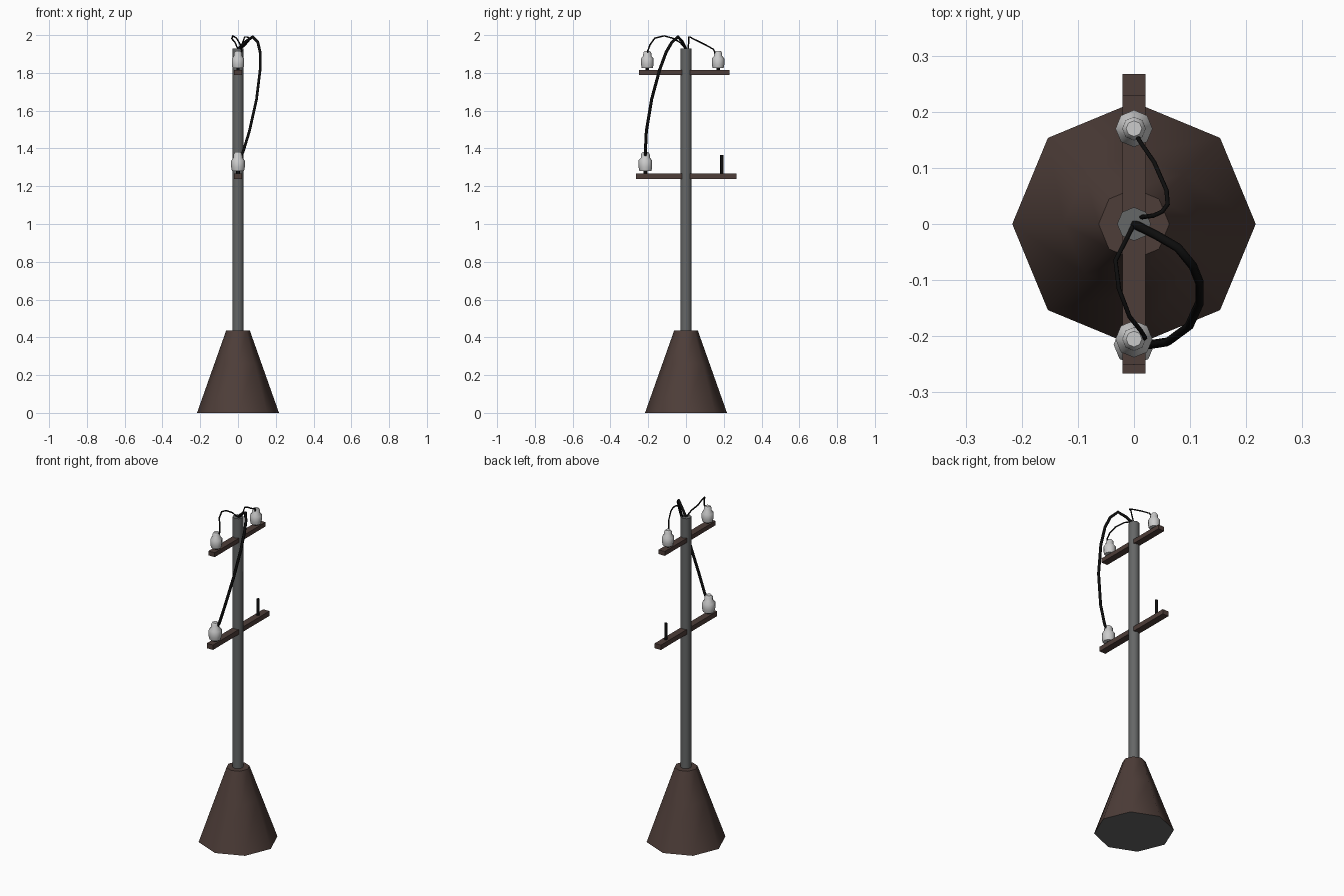
import bpy, bmesh, math

if "Cube" in bpy.data.objects:
    bpy.data.objects.remove(bpy.data.objects["Cube"])

def material(name, rgb):
    m = bpy.data.materials.new(name)
    m.diffuse_color = (*rgb, 1)
    m.use_nodes = True
    m.node_tree.nodes["Principled BSDF"].inputs["Base Color"].default_value = m.diffuse_color
    return m

BROWN = material("dark_wood", (0.075, 0.047, 0.040))
STEEL = material("steel", (0.13, 0.135, 0.135))
WHITE = material("ceramic", (0.62, 0.62, 0.62))
BLACK = material("cable_black", (0.004, 0.004, 0.004))

def finish(ob, smooth):
    if smooth:
        bpy.ops.object.select_all(action='DESELECT')
        ob.select_set(True)
        bpy.context.view_layer.objects.active = ob
        bpy.ops.object.shade_smooth_by_angle(angle=math.radians(50))

def lathe(name, profile, loc, mats, sides=8, smooth=True):
    """Stack rings of (radius, z), close both ends; second material goes on the bottom."""
    bm = bmesh.new()
    rings = [[bm.verts.new((r * math.cos(2 * math.pi * i / sides),
                            r * math.sin(2 * math.pi * i / sides), z))
              for i in range(sides)] for r, z in profile]
    for a, b in zip(rings, rings[1:]):
        for i in range(sides):
            j = (i + 1) % sides
            bm.faces.new((a[i], a[j], b[j], b[i]))
    bottom = bm.faces.new(rings[0][::-1])
    bottom.material_index = len(mats) - 1
    bm.faces.new(rings[-1])
    me = bpy.data.meshes.new(name)
    bm.to_mesh(me)
    bm.free()
    for m in mats:
        me.materials.append(m)
    ob = bpy.data.objects.new(name, me)
    ob.location = loc
    bpy.context.collection.objects.link(ob)
    finish(ob, smooth)

def crossarm(name, y0, y1, z0, z1):
    bpy.ops.mesh.primitive_cube_add(size=1, location=(0, (y0 + y1) / 2, (z0 + z1) / 2))
    ob = bpy.context.object
    ob.name = name
    ob.scale = (0.041, y1 - y0, z1 - z0)
    ob.data.materials.append(BROWN)

def cable(name, points, radius):
    cu = bpy.data.curves.new(name, 'CURVE')
    cu.dimensions = '3D'
    cu.bevel_depth = radius
    cu.bevel_resolution = 1
    cu.use_fill_caps = True
    sp = cu.splines.new('POLY')
    sp.points.add(len(points) - 1)
    for p, co in zip(sp.points, points):
        p.co = (*co, 1)
    cu.materials.append(BLACK)
    bpy.context.collection.objects.link(bpy.data.objects.new(name, cu))

# Tapered footing and pole
lathe("footing", [(0.217, 0), (0.125, 0.26), (0.063, 0.435)], (0, 0, 0), [BROWN, STEEL])
lathe("pole", [(0.03, 0.42), (0.03, 1.93)], (0, 0, 0), [STEEL])

# Crossarms
crossarm("upper_crossarm", -0.25, 0.23, 1.788, 1.814)
crossarm("lower_crossarm", -0.266, 0.267, 1.239, 1.268)

# Insulators on pegs
def insulator(name, y, z, s):
    lathe(name + "_peg", [(0.009 * s, 0), (0.009 * s, 0.03)], (0, y, z), [BLACK])
    shape = [(0.029, 0.012), (0.033, 0.03), (0.033, 0.062), (0.022, 0.075),
             (0.021, 0.092), (0.014, 0.102)]
    lathe(name, [(r * s, h * s) for r, h in shape], (0, y, z), [WHITE])

insulator("upper_front_insulator", -0.205, 1.814, 1.0)
insulator("upper_back_insulator", 0.17, 1.814, 1.0)
insulator("lower_front_insulator", -0.215, 1.268, 1.1)
lathe("bare_peg", [(0.009, 0), (0.009, 0.097)], (0, 0.19, 1.268), [BLACK])

# Cables from the pole top
cable("front_thin_cable", [(0, 0, 1.925), (-0.015, -0.03, 1.96), (-0.033, -0.065, 1.982),
      (-0.027, -0.115, 1.996), (-0.008, -0.165, 1.984), (0.012, -0.19, 1.95),
      (0.02, -0.203, 1.915), (0.012, -0.205, 1.895)], 0.004)
cable("back_thin_cable", [(0.012, 0.012, 1.925), (0.035, 0.015, 1.99), (0.05, 0.022, 1.99),
      (0.06, 0.035, 1.982), (0.058, 0.06, 1.97), (0.036, 0.11, 1.945),
      (0.012, 0.145, 1.925), (0.003, 0.16, 1.895)], 0.004)
cable("thick_cable", [(0, 0, 1.925), (0.04, -0.02, 1.965), (0.078, -0.042, 1.991),
      (0.105, -0.075, 1.962), (0.117, -0.105, 1.91), (0.117, -0.14, 1.815),
      (0.098, -0.182, 1.66), (0.06, -0.21, 1.49), (0.028, -0.215, 1.385),
      (0.015, -0.215, 1.36)], 0.008)
